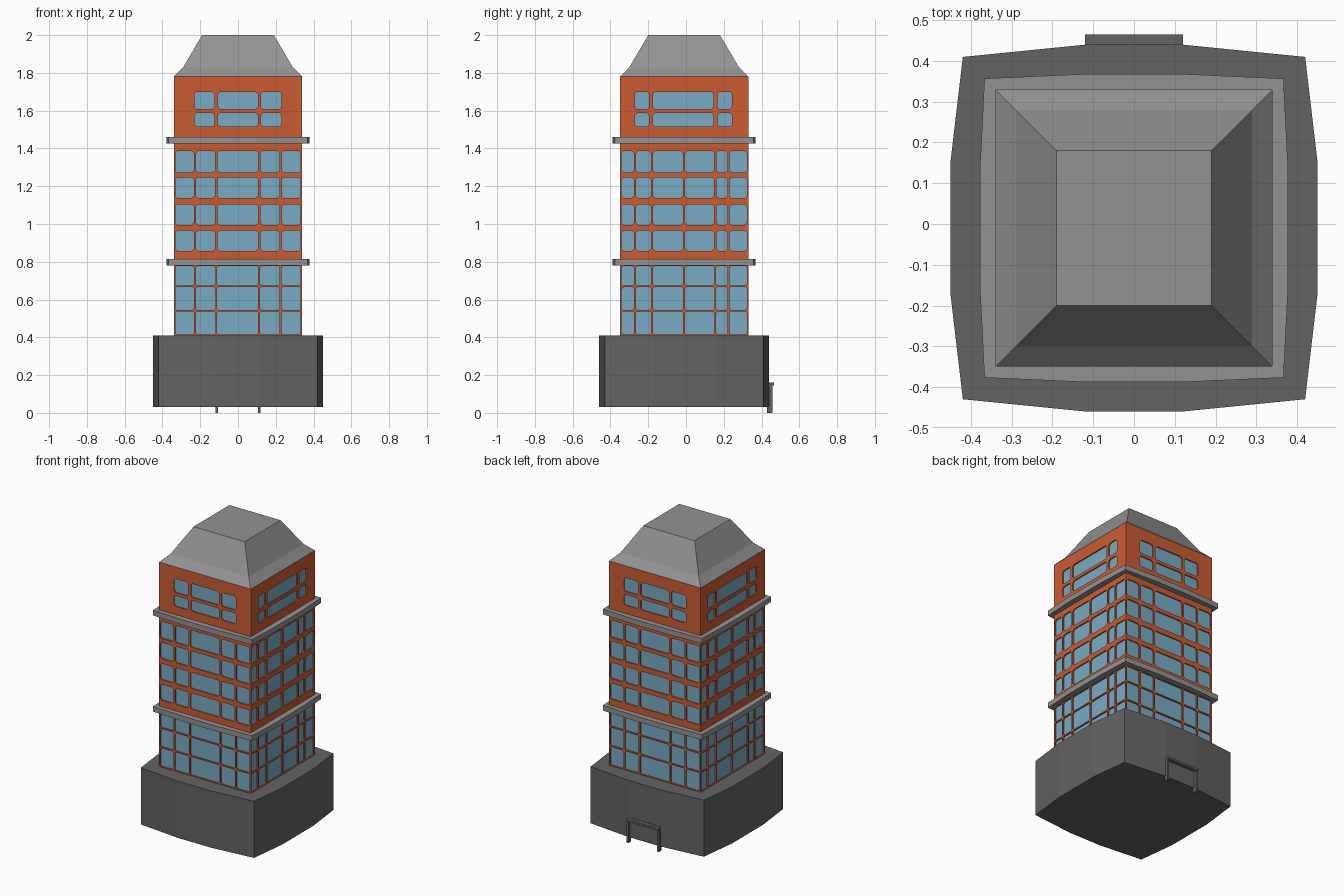
import bpy, bmesh, math
from mathutils import Matrix, Vector

if "Cube" in bpy.data.objects:
    bpy.data.objects.remove(bpy.data.objects["Cube"])

CY = -0.01      # tower axis in y
HALF = 0.34     # half width of the tower


def material(name, rgb):
    m = bpy.data.materials.new(name)
    m.diffuse_color = (*rgb, 1)
    m.use_nodes = True
    m.node_tree.nodes["Principled BSDF"].inputs["Base Color"].default_value = m.diffuse_color
    return m


BRICK = material("orange brick", (0.60, 0.108, 0.033))
GLASS = material("blue glass", (0.19, 0.41, 0.56))
STONE = material("light grey", (0.29, 0.29, 0.29))
DARK = material("dark grey", (0.125, 0.125, 0.125))


def finish(bm, name, mats):
    me = bpy.data.meshes.new(name)
    bm.to_mesh(me)
    bm.free()
    for m in mats:
        me.materials.append(m)
    ob = bpy.data.objects.new(name, me)
    bpy.context.collection.objects.link(ob)
    return ob


def loft(name, levels, mat):
    """Closed solid through a list of (z, outline) levels."""
    bm = bmesh.new()
    rings = [[bm.verts.new((x, y + CY, z)) for x, y in pts] for z, pts in levels]
    n = len(rings[0])
    for a, b in zip(rings, rings[1:]):
        for i in range(n):
            j = (i + 1) % n
            bm.faces.new((a[i], a[j], b[j], b[i]))
    bm.faces.new(rings[0][::-1])
    bm.faces.new(rings[-1])
    return finish(bm, name, [mat])


def square(r):
    return [(-r, -r), (r, -r), (r, r), (-r, r)]


def bulged(corner, reach, mid_front, mid_side):
    """Square with each side pushed out to a shallow three-part bow."""
    c, r, f, s = corner, reach, mid_front, mid_side
    half = [(-c, -c), (-f, -r), (f, -r), (c, -c), (r, -s), (r, s)]
    return half + [(-x, -y) for x, y in half]


def box(name, x0, x1, y0, y1, z0, z1, mat):
    bm = bmesh.new()
    bmesh.ops.create_cube(bm, size=1)
    for v in bm.verts:
        v.co = Vector(((x0, x1)[v.co.x > 0], (y0, y1)[v.co.y > 0], (z0, z1)[v.co.z > 0]))
    return finish(bm, name, [mat])


def breaks(lo, hi, spans):
    """Split lo..hi into (start, end, is_opening) strips."""
    out, at = [], lo
    for a, b in spans:
        out += [(at, a, False), (a, b, True)]
        at = b
    return out + [(at, hi, False)]


def panes(lines, gap, edge=0.008):
    """Opening spans between mullion centre lines, corner to corner."""
    starts = [-HALF + edge] + [l + gap / 2 for l in lines]
    ends = [l - gap / 2 for l in lines] + [HALF - edge]
    return list(zip(starts, ends))


def facade(name, z0, z1, front_cols, side_cols, rows, cut=0.011, depth=0.008):
    """Four walls with recessed, corner-cut window panes."""
    bm = bmesh.new()
    for k in range(4):
        turn = Matrix.Translation((0, CY, 0)) @ Matrix.Rotation(k * math.pi / 2, 4, 'Z')

        def face(pts, mat):
            vs = [bm.verts.new(turn @ Vector((u, -HALF + d, z))) for u, d, z in pts]
            bm.faces.new(vs).material_index = mat

        for a, b, open_u in breaks(-HALF, HALF, side_cols if k % 2 else front_cols):
            for c, d, open_z in breaks(z0, z1, rows):
                if not (open_u and open_z):
                    face([(a, 0, c), (b, 0, c), (b, 0, d), (a, 0, d)], 0)
                    continue
                e = cut
                o = [(a + e, c), (b - e, c), (b, c + e), (b, d - e),
                     (b - e, d), (a + e, d), (a, d - e), (a, c + e)]
                face([(u, depth, z) for u, z in o], 1)
                for i in range(8):      # window reveals
                    p, q = o[i], o[(i + 1) % 8]
                    face([(p[0], 0, p[1]), (q[0], 0, q[1]),
                          (q[0], depth, q[1]), (p[0], depth, p[1])], 0)
                for i, corner in ((1, (b, c)), (3, (b, d)), (5, (a, d)), (7, (a, c))):
                    p, q = o[i], o[(i + 1) % 8]
                    face([(p[0], 0, p[1]), (corner[0], 0, corner[1]), (q[0], 0, q[1])], 0)
    bmesh.ops.remove_doubles(bm, verts=bm.verts, dist=0.0001)
    return finish(bm, name, [BRICK, GLASS])


# Heavy plinth with bowed sides
plinth = bulged(0.42, 0.45, 0.12, 0.165)
loft("plinth", [(0.03, plinth), (0.41, plinth)], DARK)

# Door frame on the back
for s, side in ((-1, "left"), (1, "right")):
    x = s * 0.113
    box("door_post_" + side, x - 0.007, x + 0.007, 0.43, 0.458, 0.0, 0.15, DARK)
box("door_lintel", -0.12, 0.12, 0.43, 0.465, 0.145, 0.16, DARK)

# Mullion lines shared by the glazed storeys
front_lines = [-0.228, -0.115, 0.112, 0.226]
side_lines = [-0.26, -0.17, 0.0, 0.165, 0.235]

# Lower glazed storeys
facade("lower_storeys", 0.41, 0.79, panes(front_lines, 0.010), panes(side_lines, 0.010),
       [(0.414, 0.537), (0.545, 0.666), (0.674, 0.777)], cut=0.008)

# Middle storeys with brick bands
facade("middle_storeys", 0.80, 1.44, panes(front_lines, 0.012), panes(side_lines, 0.012),
       [(0.858, 0.965), (0.996, 1.104), (1.138, 1.247), (1.273, 1.387)])

# Top storey with separate windows
facade("top_storey", 1.45, 1.78,
       [(-0.23, -0.125), (-0.105, 0.105), (0.122, 0.23)],
       [(-0.26, -0.185), (-0.165, 0.155), (0.176, 0.253)],
       [(1.515, 1.587), (1.608, 1.70)])

# Ledges between the sections
ledge = bulged(0.367, 0.378, 0.12, 0.15)
for name, z in (("lower_ledge", 0.78), ("upper_ledge", 1.425)):
    loft(name, [(z, ledge), (z + 0.035, ledge)], STONE)

# Two-pitch roof with a flat top
loft("roof", [(1.78, square(0.34)), (1.83, square(0.29)), (2.0, square(0.19))], STONE)
